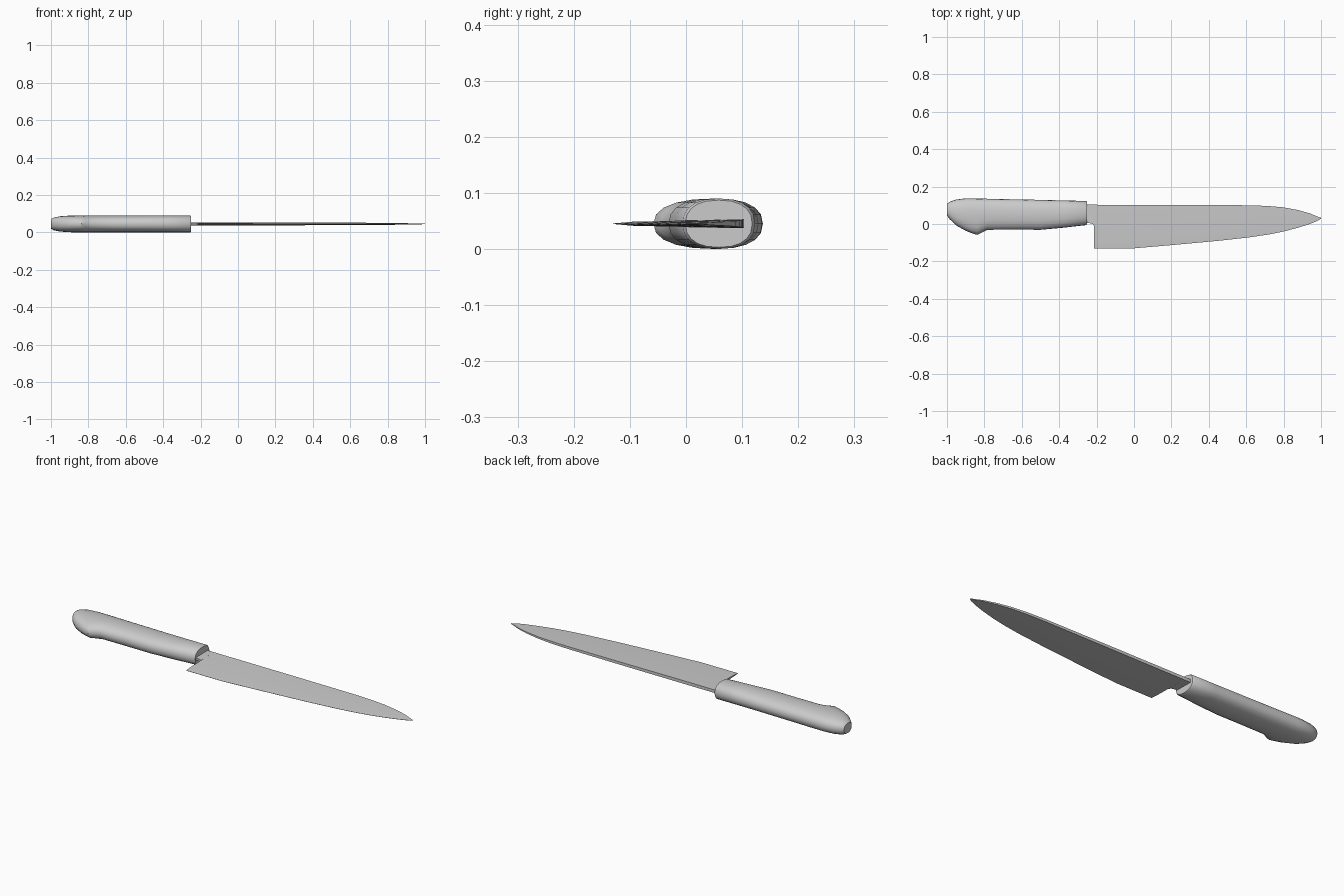
import bpy, bmesh, math

if "Cube" in bpy.data.objects:
    bpy.data.objects.remove(bpy.data.objects["Cube"])

ZC = 0.045  # mid-plane height of the knife


def loft(name, rings, angle):
    """Skin a list of equal-length point rings and cap both ends."""
    bm = bmesh.new()
    loops = [[bm.verts.new(p) for p in ring] for ring in rings]
    n = len(loops[0])
    for a, b in zip(loops, loops[1:]):
        for i in range(n):
            j = (i + 1) % n
            bm.faces.new((a[i], a[j], b[j], b[i]))
    bm.faces.new(loops[0])
    bm.faces.new(loops[-1])
    bmesh.ops.recalc_face_normals(bm, faces=bm.faces)
    me = bpy.data.meshes.new(name)
    bm.to_mesh(me)
    bm.free()
    ob = bpy.data.objects.new(name, me)
    bpy.context.collection.objects.link(ob)
    bpy.ops.object.select_all(action='DESELECT')
    ob.select_set(True)
    bpy.context.view_layer.objects.active = ob
    bpy.ops.object.shade_smooth_by_angle(angle=math.radians(angle))
    return ob


def soft(v, p=0.85):
    return math.copysign(abs(v) ** p, v)


def handle_ring(x, lo, hi, half, sides=20):
    """Rounded section, widest near y = 0.05 so the belly lobe stays slim."""
    yc = 0.5 * (max(lo, -0.03) + hi)
    ring = []
    for i in range(sides):
        a = 2 * math.pi * i / sides
        c, s = soft(math.cos(a)), soft(math.sin(a))
        ring.append((x, yc + c * ((hi - yc) if c > 0 else (yc - lo)), ZC + half * s))
    return ring


def blade_ring(x, edge, spine, half):
    """Flat spine tapering to a sharp cutting edge."""
    mid = edge + 0.15 * (spine - edge)
    return [(x, spine, ZC + half), (x, mid, ZC + half * 0.45), (x, edge, ZC + 0.0005),
            (x, edge, ZC - 0.0005), (x, mid, ZC - half * 0.45), (x, spine, ZC - half)]


# Handle: butt with hooked belly, straight grip, lightly chamfered front
handle = [(-1.0, 0.045, 0.108, 0.026), (-0.985, 0.025, 0.119, 0.034),
          (-0.95, -0.008, 0.131, 0.041), (-0.90, -0.036, 0.137, 0.0445),
          (-0.865, -0.050, 0.137, 0.045), (-0.838, -0.058, 0.136, 0.045),
          (-0.815, -0.046, 0.136, 0.045), (-0.785, -0.031, 0.135, 0.045),
          (-0.65, -0.030, 0.132, 0.045), (-0.50, -0.031, 0.129, 0.045),
          (-0.38, -0.020, 0.126, 0.045), (-0.256, -0.006, 0.123, 0.045),
          (-0.25, -0.001, 0.118, 0.042)]
loft("handle", [handle_ring(*s) for s in handle], 40)

# Blade: square heel, straight spine, edge curving up to the point
blade = [(-0.213, -0.13, 0.103, 0.008), (0.0, -0.13, 0.102, 0.008),
         (0.2, -0.113, 0.102, 0.0075), (0.45, -0.09, 0.101, 0.007),
         (0.62, -0.071, 0.1, 0.0065), (0.72, -0.056, 0.096, 0.006),
         (0.80, -0.040, 0.089, 0.005), (0.88, -0.019, 0.074, 0.004),
         (0.94, 0.0, 0.057, 0.003), (0.98, 0.016, 0.040, 0.002),
         (1.0, 0.028, 0.033, 0.001)]
loft("blade", [blade_ring(*s) for s in blade], 30)

# Tang: narrow neck joining heel and handle
tang = [(-0.30, 0.006, 0.103), (-0.235, 0.004, 0.103), (-0.22, 0.0, 0.103), (-0.213, -0.012, 0.103)]
loft("tang", [[(x, hi, ZC + 0.008), (x, lo, ZC + 0.006),
               (x, lo, ZC - 0.006), (x, hi, ZC - 0.008)] for x, lo, hi in tang], 30)
